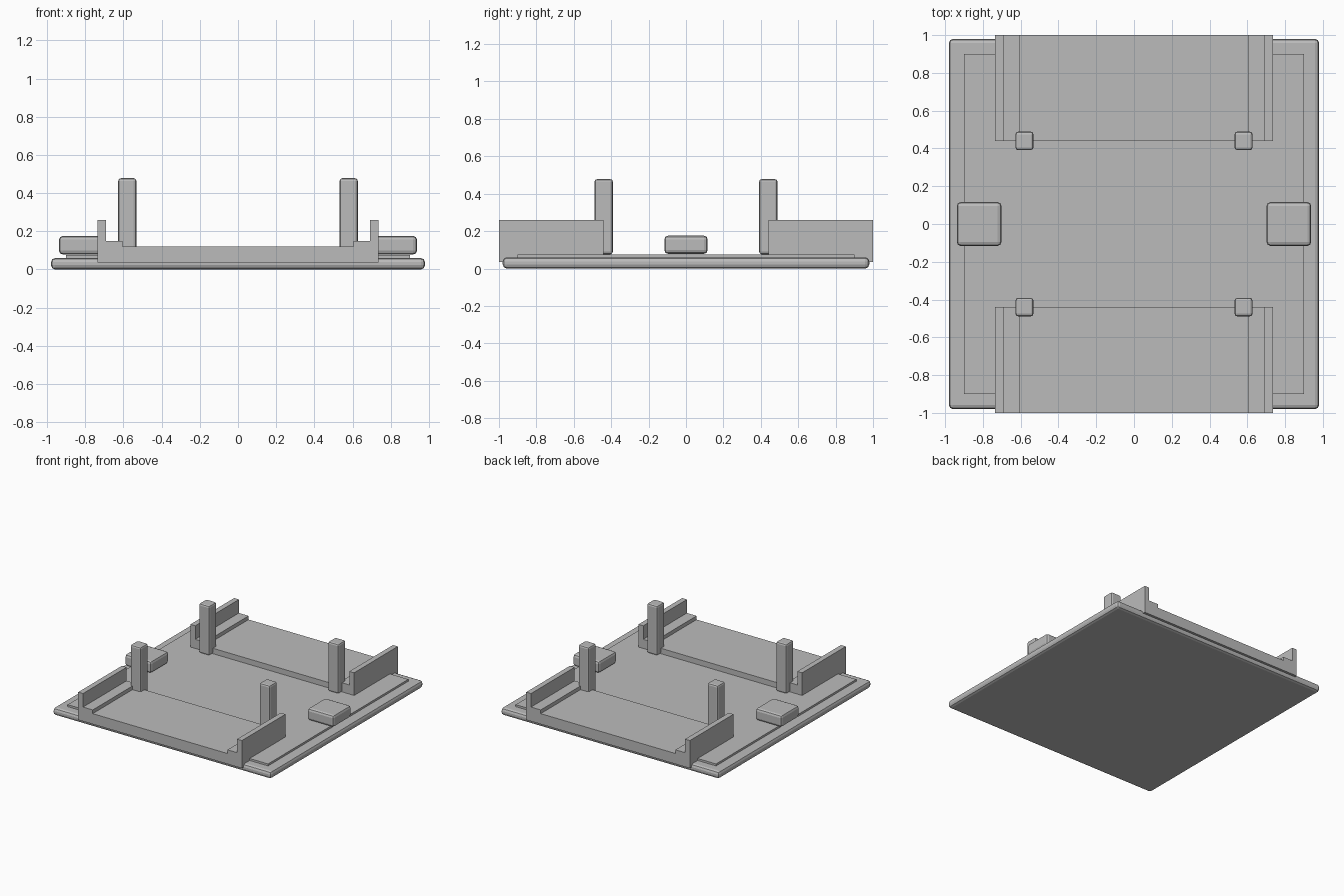
import bpy, bmesh

old = bpy.data.objects.get("Cube")
if old:
    bpy.data.objects.remove(old, do_unlink=True)

grey = bpy.data.materials.new("plain_grey")
grey.use_nodes = True
colour = (0.5, 0.5, 0.5, 1)
grey.diffuse_color = colour
grey.node_tree.nodes["Principled BSDF"].inputs["Base Color"].default_value = colour


def finish(name, bm):
    bmesh.ops.recalc_face_normals(bm, faces=bm.faces)
    mesh = bpy.data.meshes.new(name)
    bm.to_mesh(mesh)
    bm.free()
    mesh.materials.append(grey)
    obj = bpy.data.objects.new(name, mesh)
    bpy.context.collection.objects.link(obj)
    return obj


def box(name, centre, size, bevel=0):
    bm = bmesh.new()
    bmesh.ops.create_cube(bm, size=1)
    for v in bm.verts:
        v.co = [c + s * k for c, s, k in zip(centre, size, v.co)]
    obj = finish(name, bm)
    if bevel:
        mod = obj.modifiers.new("chamfer", "BEVEL")
        mod.width = bevel
        mod.segments = 2
    return obj


def tray(name, y0, y1):
    # stepped half profile, mirrored into a channel and extruded along y
    half = [(0.735, 0.035), (0.735, 0.26), (0.692, 0.26),
            (0.692, 0.15), (0.605, 0.15), (0.605, 0.12)]
    outline = half + [(-x, z) for x, z in reversed(half)]
    bm = bmesh.new()
    face = bm.faces.new([bm.verts.new((x, y0, z)) for x, z in outline])
    out = bmesh.ops.extrude_face_region(bm, geom=[face])
    moved = [g for g in out["geom"] if isinstance(g, bmesh.types.BMVert)]
    bmesh.ops.translate(bm, verts=moved, vec=(0, y1 - y0, 0))
    return finish(name, bm)


# Base slab and raised deck
box("base_slab", (0, 0, 0.03), (1.96, 1.96, 0.06), 0.022)
box("deck_plate", (0, 0, 0.055), (1.8, 1.8, 0.042))

# Front and back channels
tray("front_channel", -1, -0.44)
tray("back_channel", 0.44, 1)

# Side blocks and corner posts
for sx, side in ((1, "left"), (-1, "right")):
    box(side + "_block", (sx * 0.82, 0, 0.127), (0.236, 0.232, 0.097), 0.02)
    for sy, end in ((-1, "front"), (1, "back")):
        box(f"{end}_{side}_post", (sx * 0.58, sy * 0.44, 0.277),
            (0.095, 0.098, 0.402), 0.014)
